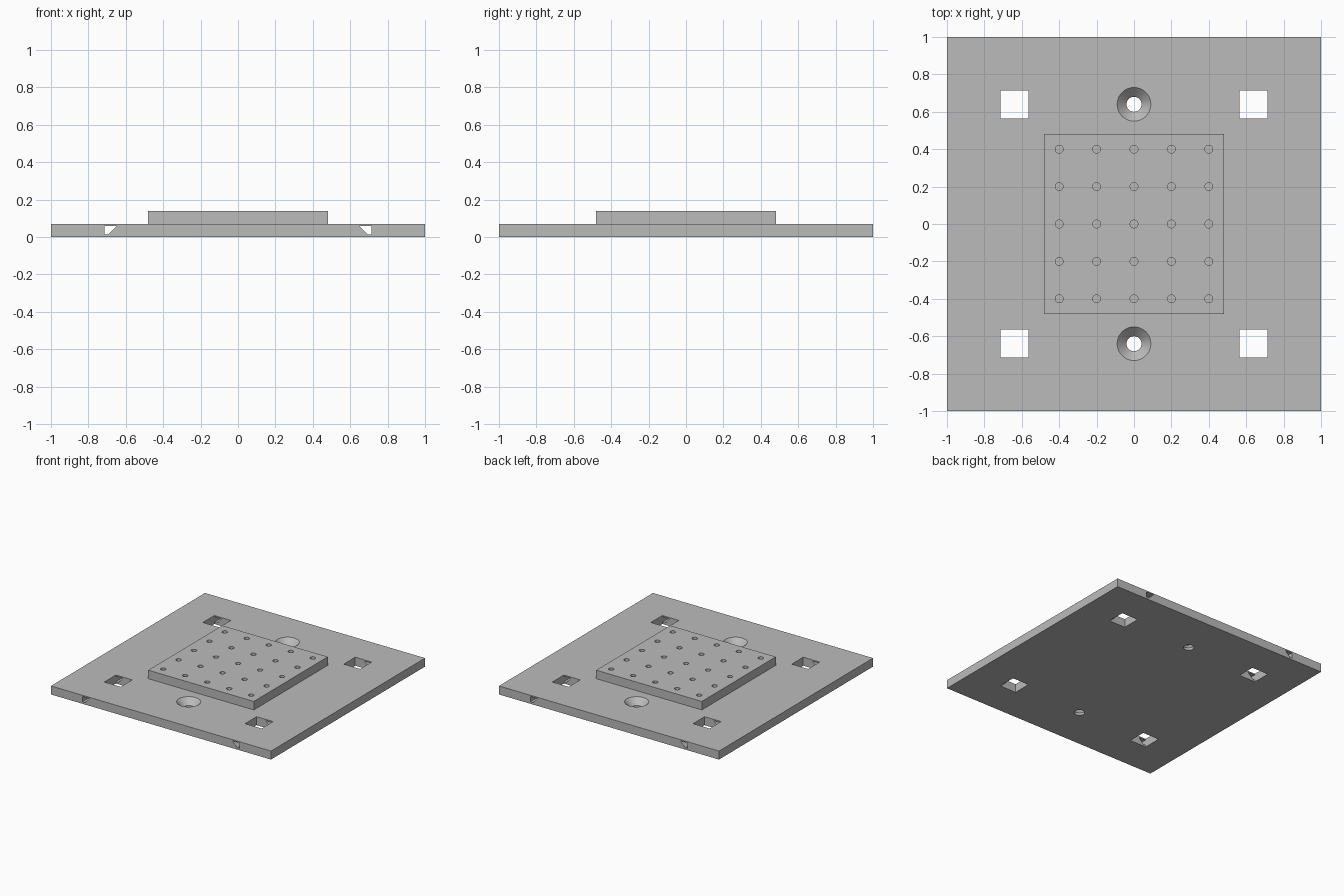
import bpy
import bmesh
from math import cos, sin, pi, radians

cube = bpy.data.objects.get("Cube")
if cube:
    bpy.data.objects.remove(cube, do_unlink=True)

grey = bpy.data.materials.new("plain grey")
grey.use_nodes = True
COLOUR = (0.5, 0.5, 0.5, 1)
grey.diffuse_color = COLOUR
grey.node_tree.nodes["Principled BSDF"].inputs["Base Color"].default_value = COLOUR

BASE_TOP = 0.07
PAD_TOP = 0.14


def loft(name, rings):
    """Closed solid skinned through a list of matching point rings."""
    bm = bmesh.new()
    loops = [[bm.verts.new(p) for p in ring] for ring in rings]
    for a, b in zip(loops, loops[1:]):
        for i in range(len(a)):
            j = (i + 1) % len(a)
            bm.faces.new((a[i], a[j], b[j], b[i]))
    bm.faces.new(loops[0][::-1])
    bm.faces.new(loops[-1])
    bmesh.ops.recalc_face_normals(bm, faces=bm.faces)
    mesh = bpy.data.meshes.new(name)
    bm.to_mesh(mesh)
    bm.free()
    mesh.materials.append(grey)
    obj = bpy.data.objects.new(name, mesh)
    bpy.context.collection.objects.link(obj)
    return obj


def square_block(name, x, y, half, z0, z1):
    corners = [(-1, -1), (1, -1), (1, 1), (-1, 1)]
    return loft(name, [[(x + half * a, y + half * b, z) for a, b in corners]
                       for z in (z0, z1)])


def turned(name, x, y, profile, sides):
    return loft(name, [[(x + r * cos(2 * pi * i / sides),
                         y + r * sin(2 * pi * i / sides), z)
                        for i in range(sides)] for r, z in profile])


def cut(target, cutter):
    cutter.hide_render = True
    mod = target.modifiers.new("cut", "BOOLEAN")
    mod.operation = "DIFFERENCE"
    mod.solver = "EXACT"
    mod.object = cutter
    bpy.context.view_layer.objects.active = target
    bpy.ops.object.modifier_apply(modifier=mod.name)
    bpy.data.objects.remove(cutter, do_unlink=True)


# Wide base plate and the raised pad on it
base = square_block("base_plate", 0, 0, 1, 0, BASE_TOP)
pad = square_block("raised_pad", 0, 0, 0.48, BASE_TOP, PAD_TOP)

# Square windows near the corners
for x in (-0.64, 0.64):
    for y in (-0.64, 0.64):
        cut(base, square_block("window_cutter", x, y, 0.075, -0.1, 0.2))

# Slant-sided channels running front to back through the windows
section = [(0.715, 0.015), (0.693, 0.015), (0.648, 0.06), (0.715, 0.06)]
for side in (-1, 1):
    cut(base, loft("channel_cutter", [[(side * x, y, z) for x, z in section]
                                      for y in (-1.1, 1.1)]))

# Countersunk screw holes
countersink = [(0.04, -0.1), (0.04, 0.02), (0.09, BASE_TOP), (0.09, 0.2)]
for y in (-0.64, 0.64):
    cut(base, turned("screw_cutter", 0, y, countersink, 48))

# Five by five grid of blind holes in the pad
for i in range(-2, 3):
    for j in range(-2, 3):
        cut(pad, turned("peg_cutter", i * 0.2, j * 0.2,
                        [(0.021, 0.09), (0.021, 0.2)], 24))

# Smooth the round walls, keep the edges sharp
for obj in (base, pad):
    bpy.ops.object.select_all(action="DESELECT")
    obj.select_set(True)
    bpy.context.view_layer.objects.active = obj
    bpy.ops.object.shade_smooth_by_angle(angle=radians(30))
